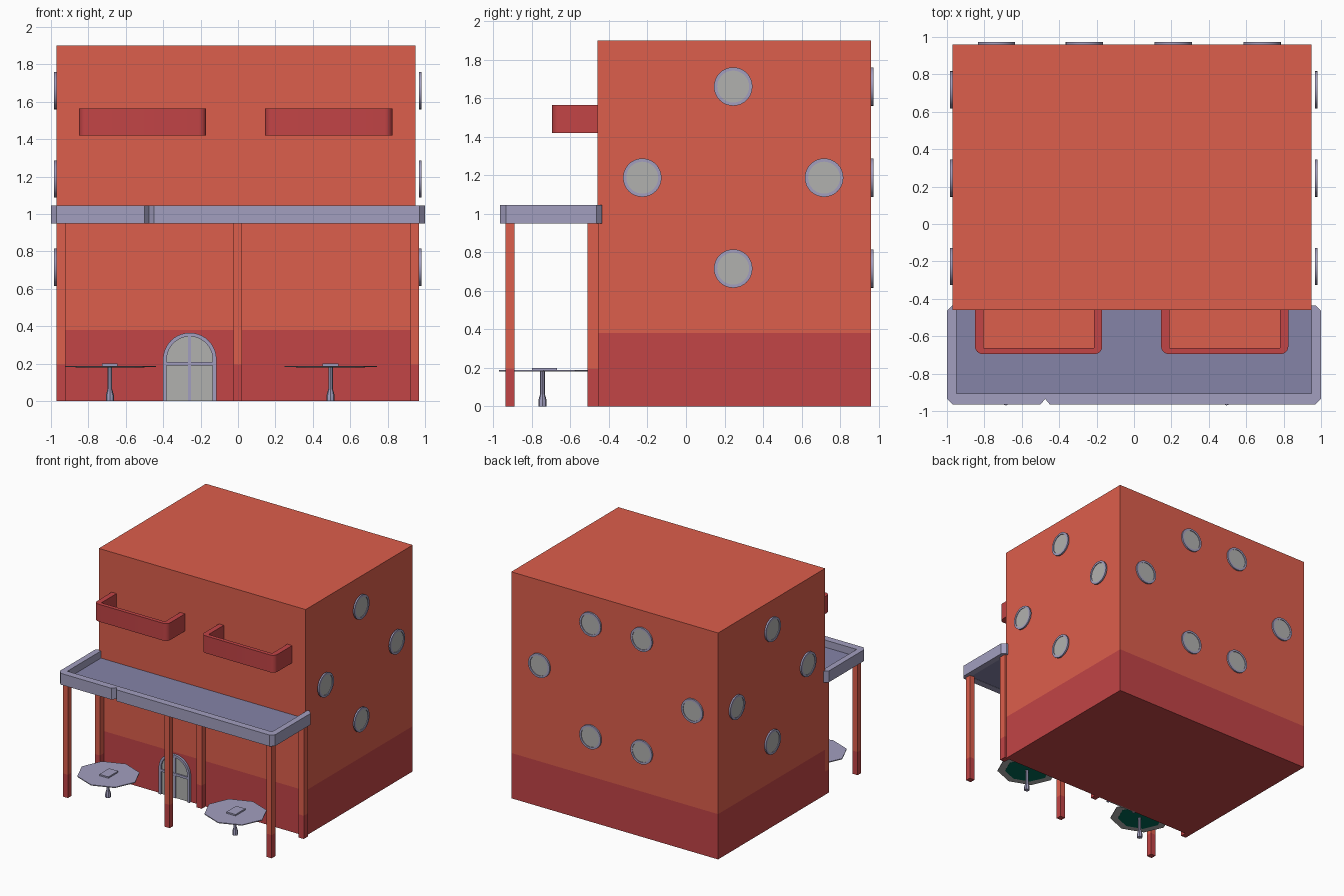
import bpy, bmesh
from math import sin, cos, pi, radians
from mathutils import Matrix, Vector

if "Cube" in bpy.data.objects:
    bpy.data.objects.remove(bpy.data.objects["Cube"])


def material(name, r, g, b):
    m = bpy.data.materials.new(name)
    m.diffuse_color = (r, g, b, 1)
    m.use_nodes = True
    m.node_tree.nodes["Principled BSDF"].inputs["Base Color"].default_value = m.diffuse_color
    return m


ORANGE = material("orange_wall", 0.72, 0.112, 0.072)
RED = material("dark_red", 0.54, 0.058, 0.061)
LILAC = material("lilac_trim", 0.36, 0.345, 0.52)
DECK = material("lilac_deck", 0.235, 0.227, 0.39)
GLASS = material("grey_glass", 0.44, 0.44, 0.43)
GREEN = material("green_underside", 0.0, 0.14, 0.09)


def finish(name, bm, mats, matrix=None, smooth=False):
    bmesh.ops.recalc_face_normals(bm, faces=bm.faces)
    me = bpy.data.meshes.new(name)
    bm.to_mesh(me)
    bm.free()
    for m in mats:
        me.materials.append(m)
    ob = bpy.data.objects.new(name, me)
    bpy.context.collection.objects.link(ob)
    if matrix:
        ob.matrix_world = matrix
    if smooth:
        bpy.ops.object.select_all(action='DESELECT')
        ob.select_set(True)
        bpy.context.view_layer.objects.active = ob
        bpy.ops.object.shade_smooth_by_angle(angle=radians(35))
    return ob


def prism(name, pts, lo, hi, mat, matrix=None, smooth=False):
    """Extrude a flat outline from z=lo to z=hi."""
    bm = bmesh.new()
    face = bm.faces.new([bm.verts.new((x, y, lo)) for x, y in pts])
    ext = bmesh.ops.extrude_face_region(bm, geom=[face])["geom"]
    verts = [v for v in ext if isinstance(v, bmesh.types.BMVert)]
    bmesh.ops.translate(bm, verts=verts, vec=(0, 0, hi - lo))
    return finish(name, bm, [mat], matrix, smooth)


def rect(x0, x1, y0, y1):
    return [(x0, y0), (x1, y0), (x1, y1), (x0, y1)]


def ellipse(cx, cy, rx, ry, n):
    return [(cx + rx * cos(2 * pi * i / n), cy + ry * sin(2 * pi * i / n)) for i in range(n)]


def arc(cx, cy, r, a0, a1, n):
    return [(cx + r * cos(radians(a0 + (a1 - a0) * i / n)),
             cy + r * sin(radians(a0 + (a1 - a0) * i / n))) for i in range(n + 1)]


def lathe(name, profile, n, mat, matrix, closed=False):
    """Spin an (r, z) profile round z."""
    bm = bmesh.new()
    vs = [bm.verts.new((r, 0, z)) for r, z in profile]
    pairs = list(zip(vs, vs[1:])) + ([(vs[-1], vs[0])] if closed else [])
    edges = [bm.edges.new(p) for p in pairs]
    bmesh.ops.spin(bm, geom=vs + edges, cent=(0, 0, 0), axis=(0, 0, 1),
                   angle=2 * pi, steps=n, use_duplicate=False)
    bmesh.ops.remove_doubles(bm, verts=bm.verts, dist=1e-5)
    return finish(name, bm, [mat], matrix, smooth=True)


def banded_box(name, x0, x1, y0, y1, top, band):
    """Box with a dark red band up to z=band and orange above."""
    bm = bmesh.new()
    bmesh.ops.create_cube(bm, size=1)
    for v in bm.verts:
        v.co = (x1 if v.co.x > 0 else x0, y1 if v.co.y > 0 else y0, top if v.co.z > 0 else 0)
    bmesh.ops.bisect_plane(bm, geom=bm.verts[:] + bm.edges[:] + bm.faces[:],
                           plane_co=(0, 0, band), plane_no=(0, 0, 1))
    for f in bm.faces:
        f.material_index = int(f.calc_center_median().z < band)
    return finish(name, bm, [ORANGE, RED])


# Main block
banded_box("building_body", -0.97, 0.95, -0.46, 0.96, 1.9, 0.38)

# Terrace roof: chamfered rim with a notch, and the sunken deck
rim = [(-0.97, -0.435), (-1, -0.465), (-1, -0.935), (-0.97, -0.965), (-0.5, -0.965),
       (-0.475, -0.935), (-0.45, -0.965), (0.97, -0.965), (1, -0.935), (1, -0.465),
       (0.97, -0.435), (0.95, -0.435), (0.95, -0.905), (-0.95, -0.905), (-0.95, -0.435)]
prism("terrace_rim", rim, 0.95, 1.045, LILAC)
prism("terrace_deck", rect(-0.95, 0.95, -0.905, -0.45), 0.952, 0.985, DECK)

# Posts
for i, x in enumerate((-0.97, -0.025, 0.922)):
    banded_box(f"front_post_{i}", x, x + 0.047, -0.937, -0.89, 0.955, 0.195)
    banded_box(f"back_post_{i}", x, x + 0.047, -0.512, -0.455, 0.955, 0.195)

# Balconies
for side, x0, x1 in (("left", -0.85, -0.17), ("right", 0.145, 0.825)):
    outline = ([(x0, -0.455)] + arc(x0 + 0.04, -0.655, 0.04, 180, 270, 6)
               + arc(x1 - 0.04, -0.655, 0.04, 270, 360, 6)
               + [(x1, -0.455), (x1 - 0.045, -0.455), (x1 - 0.045, -0.662),
                  (x0 + 0.045, -0.662), (x0 + 0.045, -0.455)])
    prism(f"{side}_balcony_wall", outline, 1.42, 1.565, RED, smooth=True)
    prism(f"{side}_balcony_floor", rect(x0 + 0.045, x1 - 0.045, -0.662, -0.455),
          1.422, 1.45, ORANGE)

# Arched door, drawn in x-z and extruded towards the front
upright = Matrix.Rotation(pi / 2, 4, 'X')
CX = -0.258


def arch(r, base, rev=False):
    pts = [(CX + r, base)] + arc(CX, 0.222, r, 0, 180, 20) + [(CX - r, base)]
    return pts[::-1] if rev else pts


prism("door_frame", arch(0.143, 0) + arch(0.123, 0, True), 0.455, 0.48, LILAC, upright, True)
prism("door_glass", arch(0.123, 0), 0.455, 0.466, GLASS, upright)
prism("door_mullion", rect(CX - 0.008, CX + 0.008, 0, 0.345), 0.455, 0.474, LILAC, upright)
prism("door_crossbar", rect(CX - 0.123, CX + 0.123, 0.19, 0.21), 0.455, 0.476, LILAC, upright)


# Round windows
def window(name, pos, normal):
    m = Matrix.Translation(pos) @ Vector(normal).to_track_quat('Z', 'Y').to_matrix().to_4x4()
    lathe(name + "_frame", [(0.083, 0), (0.1, 0), (0.1, 0.013), (0.083, 0.013)], 32, LILAC, m, True)
    prism(name + "_pane", ellipse(0, 0, 0.083, 0.083, 32), 0.001, 0.008, GLASS, m)


for i, (y, z) in enumerate(((0.245, 1.66), (-0.227, 1.187), (0.717, 1.187), (0.245, 0.715))):
    window(f"right_window_{i}", (0.967, y, z), (1, 0, 0))
    window(f"left_window_{i}", (-0.97, y, z), (-1, 0, 0))
for i, (x, z) in enumerate(((-0.265, 1.66), (0.21, 1.66), (-0.735, 1.187),
                            (0.685, 1.187), (-0.265, 0.715), (0.21, 0.715))):
    window(f"back_window_{i}", (x, 0.96, z), (0, 1, 0))

# Octagonal tables
for side, x in (("left", -0.685), ("right", 0.495)):
    y = -0.74
    prism(f"{side}_table_top", ellipse(x, y, 0.247, 0.23, 8), 0.184, 0.188, LILAC)
    prism(f"{side}_table_underside", ellipse(x, y, 0.247, 0.23, 8), 0.181, 0.184, GLASS)
    prism(f"{side}_table_green_panel", ellipse(x, y, 0.185, 0.172, 8), 0.1795, 0.181, GREEN)
    prism(f"{side}_table_tray", rect(x - 0.042, x + 0.042, y - 0.06, y + 0.07), 0.188, 0.2, LILAC)
    lathe(f"{side}_table_leg", [(0, 0), (0.022, 0), (0.022, 0.03), (0.012, 0.065),
                                (0.012, 0.182), (0, 0.182)], 8, LILAC,
          Matrix.Translation((x, y - 0.005, 0)))
